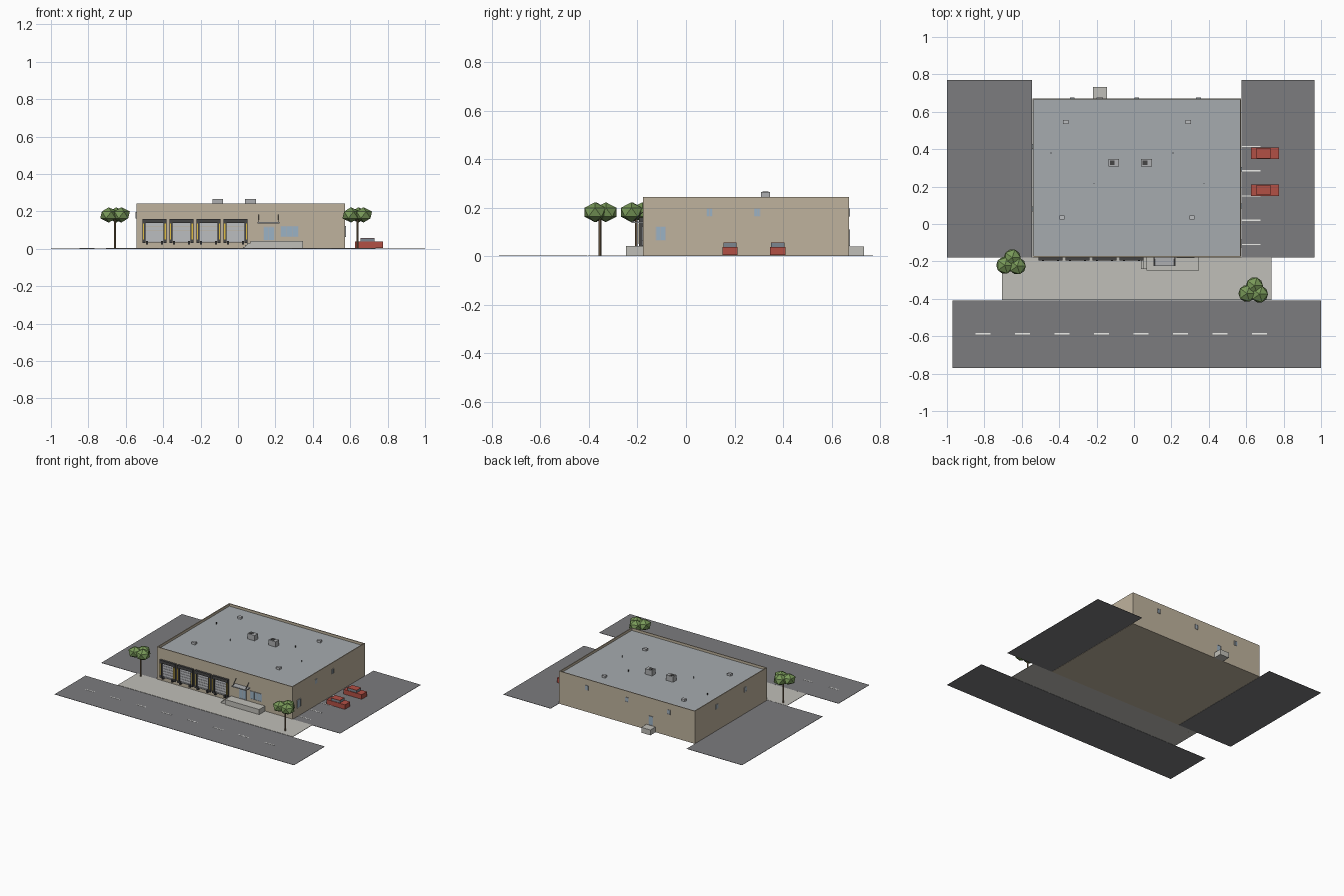
import bpy, bmesh, math
from mathutils import Vector, Matrix

if "Cube" in bpy.data.objects:
    bpy.data.objects.remove(bpy.data.objects["Cube"])

MATS = {}
COLORS = {
    "wall": (0.52, 0.45, 0.34), "roof": (0.38, 0.41, 0.43), "asphalt": (0.20, 0.20, 0.21),
    "concrete": (0.53, 0.52, 0.48), "paint": (0.85, 0.85, 0.82), "dark": (0.06, 0.06, 0.06),
    "panel": (0.50, 0.51, 0.53), "yellow": (0.75, 0.52, 0.06), "glass": (0.33, 0.45, 0.56),
    "frame": (0.42, 0.43, 0.44), "red": (0.45, 0.08, 0.06), "leaf": (0.19, 0.32, 0.10),
    "bark": (0.20, 0.14, 0.08), "tint": (0.20, 0.24, 0.28),
}


def mat(key):
    if key not in MATS:
        MATS[key] = bpy.data.materials.new(key)
        MATS[key].diffuse_color = (*COLORS[key], 1)
    return MATS[key]


def finish(name, bm, *keys):
    me = bpy.data.meshes.new(name)
    bm.to_mesh(me)
    bm.free()
    for k in keys:
        me.materials.append(mat(k))
    ob = bpy.data.objects.new(name, me)
    bpy.context.collection.objects.link(ob)
    return ob


def add_box(bm, x, y, z):
    c = Vector(((x[0] + x[1]) / 2, (y[0] + y[1]) / 2, (z[0] + z[1]) / 2))
    s = (x[1] - x[0], y[1] - y[0], z[1] - z[0])
    bmesh.ops.create_cube(bm, size=1, matrix=Matrix.Translation(c) @ Matrix.Diagonal((*s, 1)))


def boxes(name, key, items):
    bm = bmesh.new()
    for it in items:
        add_box(bm, *it)
    return finish(name, bm, key)


def rod(name, key, a, b, r, sides=6):
    a, b = Vector(a), Vector(b)
    d = b - a
    bm = bmesh.new()
    m = Matrix.Translation((a + b) / 2) @ d.to_track_quat('Z', 'Y').to_matrix().to_4x4()
    bmesh.ops.create_cone(bm, cap_ends=True, segments=sides, radius1=r, radius2=r,
                          depth=d.length, matrix=m)
    return finish(name, bm, key)


X0, X1, Y0, Y1, H, ROOF = -0.543, 0.573, -0.178, 0.672, 0.243, 0.225

# Ground: road, side lots, pavement
boxes("road", "asphalt", [((-0.97, 1), (-0.77, -0.408), (0, 0.002))])
boxes("left_lot", "asphalt", [((-1, -0.545), (-0.178, 0.77), (0, 0.002))])
boxes("right_lot", "asphalt", [((0.575, 0.965), (-0.178, 0.77), (0, 0.002))])
boxes("pavement", "concrete", [((-0.705, 0.735), (-0.406, -0.178), (0, 0.003))])
boxes("lane_dashes", "paint", [((-0.847 + 0.211 * i, -0.767 + 0.211 * i), (-0.59, -0.583), (0.001, 0.003))
                               for i in range(8)])
boxes("parking_lines", "paint", [((0.576, 0.676), (y - 0.003, y + 0.003), (0.001, 0.003))
                                 for y in (-0.11, 0.02, 0.15, 0.285, 0.415)])

# Building shell with recessed roof behind a parapet
bm = bmesh.new()
add_box(bm, (X0, X1), (Y0, Y1), (0, H))
bm.normal_update()
top = max(bm.faces, key=lambda f: f.calc_center_median().z)
bmesh.ops.inset_region(bm, faces=[top], thickness=0.009)
deck = bmesh.ops.extrude_discrete_faces(bm, faces=[top])["faces"][0]
for v in deck.verts:
    v.co.z = ROOF
deck.material_index = 1
finish("building", bm, "wall", "roof")

# Rooftop units, hatches and vent pipes
for i, x in enumerate((-0.137, 0.037)):
    boxes(f"roof_unit_{i}", "frame", [((x, x + 0.058), (0.308, 0.347), (ROOF, 0.265))])
    boxes(f"roof_unit_fan_{i}", "dark", [((x + 0.008, x + 0.034), (0.316, 0.339), (0.264, 0.267))])
boxes("roof_hatches", "panel", [((x - 0.014, x + 0.014), (y - 0.011, y + 0.011), (ROOF, 0.241))
                                for x, y in ((-0.365, 0.545), (0.29, 0.545), (-0.385, 0.035), (0.31, 0.035))])
for i, (x, y) in enumerate(((-0.444, 0.38), (0.208, 0.38), (-0.214, 0.215), (0.374, 0.215))):
    rod(f"roof_vent_{i}", "dark", (x, y, ROOF), (x, y, 0.24), 0.003)

# Loading docks: shelter frame, ribbed door, yellow guides, bumpers
for i in range(4):
    c = -0.447 + 0.1447 * i
    fy = (-0.194, Y0)
    boxes(f"dock_shelter_{i}", "dark", [
        ((c - 0.064, c - 0.048), fy, (0.03, 0.16)), ((c + 0.048, c + 0.064), fy, (0.03, 0.16)),
        ((c - 0.064, c + 0.064), fy, (0.138, 0.16))])
    boxes(f"dock_door_{i}", "panel", [((c - 0.048, c + 0.048), (-0.183, Y0), (0.041 + k * 0.0195, 0.059 + k * 0.0195))
                                      for k in range(5)])
    boxes(f"dock_leveller_{i}", "frame", [((c - 0.046, c + 0.046), (-0.189, Y0), (0.033, 0.041))])
    boxes(f"dock_guides_{i}", "yellow", [((c + s * 0.058 - 0.003, c + s * 0.058 + 0.003), (-0.196, -0.19), (0.05, 0.135))
                                         for s in (-1, 1)])
    boxes(f"dock_bumpers_{i}", "dark", [((c + s * 0.04 - 0.006, c + s * 0.04 + 0.006), (-0.198, Y0), (0.022, 0.042))
                                        for s in (-1, 1)])


# Framed opening on any wall: u runs along the wall, panes split it evenly
def opening(name, side, u, z, panes):
    def slab(u0, u1, z0, z1, out):
        if side == "front":
            return (u0, u1), (Y0 - out, Y0 + 0.002), (z0, z1)
        if side == "back":
            return (u0, u1), (Y1 - 0.002, Y1 + out), (z0, z1)
        if side == "right":
            return (X1 - 0.002, X1 + out), (u0, u1), (z0, z1)
        return (X0 - out, X0 + 0.002), (u0, u1), (z0, z1)
    t = 0.003
    bars = [slab(u[0], u[1], z[0], z[0] + t, 0.004), slab(u[0], u[1], z[1] - t, z[1], 0.004)]
    for k in range(panes + 1):
        p = u[0] + (u[1] - u[0] - t) * k / panes
        bars.append(slab(p, p + t, z[0], z[1], 0.004))
    boxes(name + "_frame", "frame", bars)
    boxes(name + "_glass", "glass", [slab(u[0], u[1], z[0], z[1], 0.002)])


opening("entrance_doors", "front", (0.136, 0.195), (0.043, 0.118), 2)
opening("office_window", "front", (0.227, 0.323), (0.064, 0.123), 3)
opening("side_office_window", "right", (-0.125, -0.083), (0.064, 0.123), 2)
opening("back_door", "back", (-0.2, -0.165), (0.041, 0.11), 1)
for side, spots in (("right", (0.097, 0.293)), ("left", (0.08, 0.415)), ("back", (-0.33, 0.015, 0.345))):
    for i, c in enumerate(spots):
        opening(f"{side}_window_{i}", side, (c - 0.013, c + 0.013), (0.163, 0.197), 2)

# Entrance platform with steps, rear landing
boxes("entrance_platform", "concrete", [((0.067, 0.348), (-0.248, Y0), (0, 0.041))])
boxes("entrance_steps", "concrete", [((0.028 + k * 0.01, 0.068), (-0.24, Y0), (0, 0.01 * (k + 1))) for k in range(3)])
boxes("rear_landing", "concrete", [((-0.22, -0.145), (Y1, 0.733), (0, 0.04))])

# Entrance canopy and tie rods
boxes("canopy", "frame", [((0.104, 0.222), (-0.224, Y0), (0.136, 0.143))])
for i, x in enumerate((0.11, 0.216)):
    rod(f"canopy_tie_{i}", "dark", (x, Y0, 0.182), (x, -0.22, 0.142), 0.002)

# Parked cars
for i, y in enumerate((0.181, 0.378)):
    boxes(f"car_body_{i}", "red", [((0.625, 0.775), (y - 0.031, y + 0.031), (0.004, 0.038))])
    boxes(f"car_cabin_{i}", "tint", [((0.656, 0.73), (y - 0.027, y + 0.027), (0.038, 0.054))])
    boxes(f"car_roof_{i}", "red", [((0.656, 0.73), (y - 0.027, y + 0.027), (0.054, 0.057))])

# Trees: slim trunk and three squashed leaf clumps
for i, (x, y) in enumerate(((-0.657, -0.205), (0.638, -0.355))):
    rod(f"tree_trunk_{i}", "bark", (x, y, 0), (x, y, 0.16), 0.006)
    bm = bmesh.new()
    for dx, dy in ((0.006, 0.025), (-0.034, -0.016), (0.033, -0.02)):
        bmesh.ops.create_icosphere(bm, subdivisions=1, radius=1, matrix=Matrix.Translation(
            (x + dx, y + dy, 0.181)) @ Matrix.Diagonal((0.051, 0.051, 0.041, 1)))
    finish(f"tree_leaves_{i}", bm, "leaf")

for m in bpy.data.materials:
    if m.users and not m.is_grease_pencil:
        m.use_nodes = True
        m.node_tree.nodes["Principled BSDF"].inputs["Base Color"].default_value = m.diffuse_color
